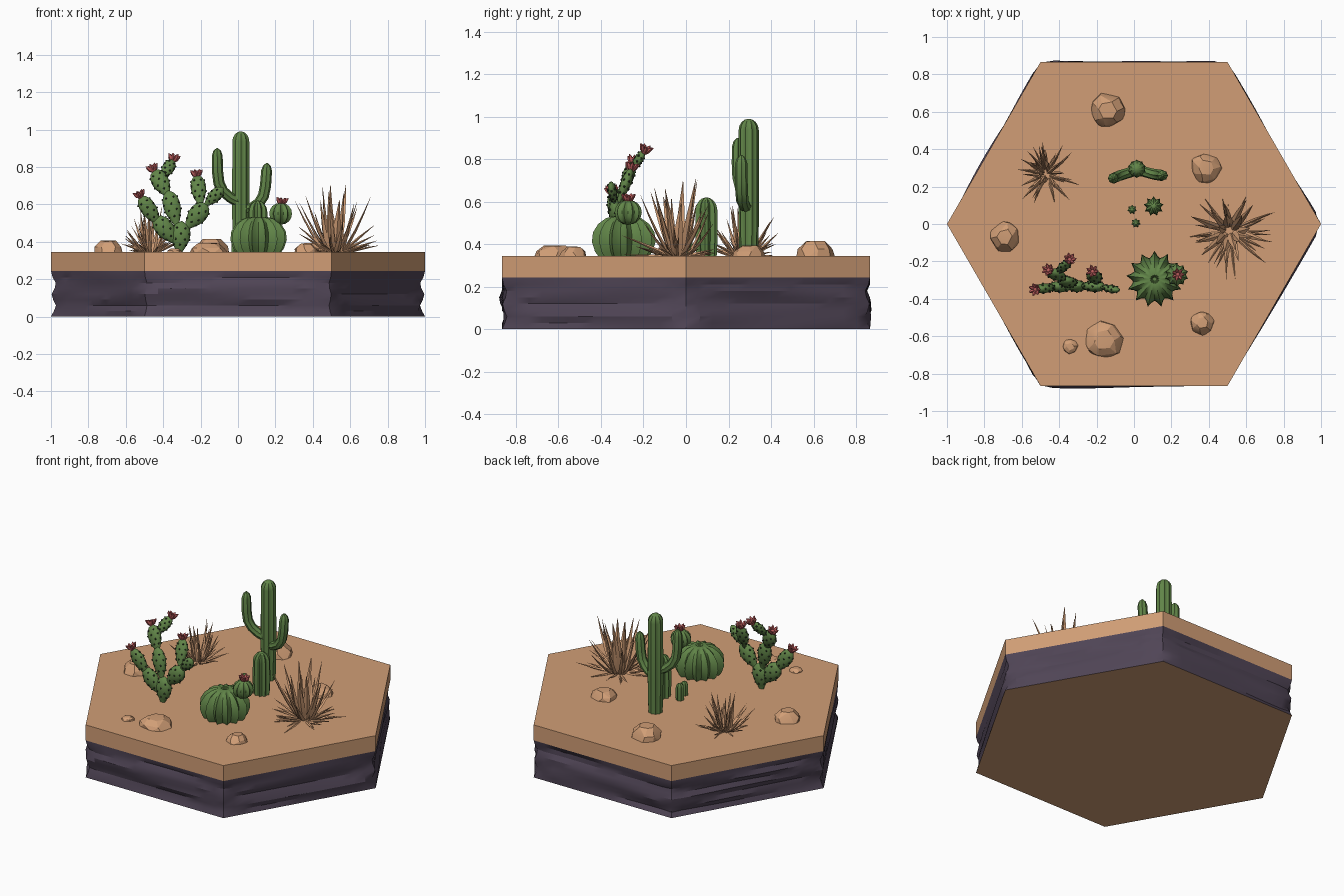
import bpy, bmesh, math, random
from mathutils import Vector, Matrix, noise

if "Cube" in bpy.data.objects:
    bpy.data.objects.remove(bpy.data.objects["Cube"])

random.seed(4)
V = Vector
TOP = 0.345


def material(name, rgb):
    m = bpy.data.materials.new(name)
    m.diffuse_color = [((c / 255 + 0.055) / 1.055) ** 2.4 for c in rgb] + [1]
    m.use_nodes = True
    m.node_tree.nodes["Principled BSDF"].inputs["Base Color"].default_value = m.diffuse_color
    return m


SAND = material("sand", (209, 158, 118))
STONE = material("dark_stone", (80, 69, 86))
GREEN = material("cactus_green", (97, 133, 72))
SPOT = material("dark_green_spots", (48, 58, 42))
PINK = material("flower_pink", (186, 92, 92))


def finish(bm, name, mats, angle=35):
    bmesh.ops.recalc_face_normals(bm, faces=bm.faces)
    me = bpy.data.meshes.new(name)
    bm.to_mesh(me)
    bm.free()
    for m in mats:
        me.materials.append(m)
    ob = bpy.data.objects.new(name, me)
    bpy.context.collection.objects.link(ob)
    if angle:
        bpy.ops.object.select_all(action='DESELECT')
        ob.select_set(True)
        bpy.context.view_layer.objects.active = ob
        bpy.ops.object.shade_smooth_by_angle(angle=math.radians(angle))
    return ob


def sweep(bm, pts, radii, segs=10, ribs=0, depth=0.0, flat=1.0, ref=V((0, 1, 0))):
    """Closed tube along a path; ribs carve grooves, flat squashes it along ref."""
    pts = [V(p) for p in pts]
    rings = []
    n = ribs * 4 if ribs else segs
    axis = (pts[-1] - pts[0]).normalized()
    for i, p in enumerate(pts):
        t = pts[min(i + 1, len(pts) - 1)] - pts[max(i - 1, 0)]
        t = t.normalized() if t.dot(axis) > 0 else axis
        u = (ref - t * ref.dot(t)).normalized()
        v = t.cross(u)
        ring = []
        for k in range(n):
            a = 2 * math.pi * k / n
            r = radii[i] * (1 - depth * abs(math.sin(a * ribs / 2)))
            ring.append(bm.verts.new(p + u * math.cos(a) * r * flat + v * math.sin(a) * r))
        rings.append(ring)
    for a, b in zip(rings, rings[1:]):
        for k in range(n):
            bm.faces.new((a[k], a[(k + 1) % n], b[(k + 1) % n], b[k]))
    bm.faces.new(rings[0])
    bm.faces.new(rings[-1])


def column(bm, x, y, z0, z1, r, ribs, depth):
    """Upright ribbed stem with a domed top."""
    prof = [(z0, 0.9 * r), (z0 + 0.35 * (z1 - z0), r), (z1 - 1.1 * r, 0.97 * r)]
    prof += [(z1 - 1.1 * r + 1.1 * r * math.sin(a), 0.97 * r * math.cos(a)) for a in (0.4, 0.8, 1.15, 1.45)]
    sweep(bm, [(x, y, z) for z, _ in prof], [q for _, q in prof], ribs=ribs, depth=depth)


# hexagonal tile: wavy dark stone below, flat sand slab above, sand underside
bm = bmesh.new()
corners = [V((math.cos(i * math.pi / 3), math.sin(i * math.pi / 3), 0)) for i in range(6)]
levels = [0, 0.03, 0.06, 0.09, 0.12, 0.15, 0.18, 0.21, 0.243, 0.246, TOP]
N = 14
rings = []
for li, z in enumerate(levels):
    ring = []
    for s in range(6):
        for k in range(N):
            f = k / N
            p = corners[s].lerp(corners[(s + 1) % 6], f)
            out = (corners[s] + corners[(s + 1) % 6]).normalized()
            if 0 < li < 8:
                w = noise.noise(V((p.x * 1.6, p.y * 1.6, z * 22 + 3)))
                p = p + out * (0.024 * w - 0.004) if k else p * (0.985 + 0.012 * math.cos(z * 55))
            ring.append(bm.verts.new((p.x, p.y, z)))
    rings.append(ring)
for li, (a, b) in enumerate(zip(rings, rings[1:])):
    for k in range(6 * N):
        j = (k + 1) % (6 * N)
        f = bm.faces.new((a[k], a[j], b[j], b[k]))
        f.material_index = 1 if li < 8 else 0
bm.faces.new(rings[0])
bm.faces.new(rings[-1])
finish(bm, "desert_tile", [SAND, STONE], 25)

# rocks: x, y, radius, top height
for i, (x, y, r, h) in enumerate([(-0.14, 0.61, 0.1, 0.42), (0.385, 0.3, 0.088, 0.395), (-0.69, -0.07, 0.086, 0.407),
                                  (-0.16, -0.62, 0.11, 0.395), (-0.34, -0.655, 0.043, 0.365), (0.365, -0.53, 0.068, 0.39)]):
    bm = bmesh.new()
    for fr, fz, n in ((1, -0.2, 8), (0.88, 0.45, 7), (0.5, 1, 6)):
        o = random.random()
        for k in range(n):
            a = 2 * math.pi * k / n + o + random.uniform(-0.2, 0.2)
            q = r * fr * random.uniform(0.88, 1.04)
            bm.verts.new((x + q * math.cos(a), y + q * math.sin(a), TOP + (h - TOP) * fz * random.uniform(0.9, 1)))
    hull = bmesh.ops.convex_hull(bm, input=bm.verts)
    bmesh.ops.delete(bm, geom=[v for v in bm.verts if not v.link_faces], context='VERTS')
    finish(bm, f"rock_{i + 1}", [SAND], 20)

# tall branching cactus
bm = bmesh.new()
column(bm, 0.015, 0.295, 0.33, 0.99, 0.049, 10, 0.12)
arms = [[(0.01, 0.285, 0.61), (-0.04, 0.27, 0.635), (-0.08, 0.258, 0.67), (-0.102, 0.248, 0.715), (-0.11, 0.245, 0.78),
         (-0.111, 0.245, 0.86), (-0.111, 0.245, 0.885), (-0.111, 0.245, 0.9)],
        [(0.02, 0.29, 0.575), (0.07, 0.275, 0.58), (0.11, 0.265, 0.605), (0.136, 0.262, 0.645), (0.147, 0.26, 0.7),
         (0.153, 0.26, 0.78), (0.154, 0.26, 0.805), (0.154, 0.26, 0.82)]]
for arm in arms:
    sweep(bm, arm, [0.028, 0.028, 0.029, 0.03, 0.03, 0.029, 0.021, 0.005], ribs=8, depth=0.12)
finish(bm, "tall_branching_cactus", [GREEN], 40)

# small column cacti
for i, (x, y, h, r, n) in enumerate([(0.105, 0.095, 0.62, 0.054, 9), (-0.01, 0.077, 0.455, 0.026, 7), (0.01, 0.005, 0.435, 0.026, 7)]):
    bm = bmesh.new()
    column(bm, x, y, 0.33, h, r, n, 0.28)
    finish(bm, f"column_cactus_{i + 1}", [GREEN], 40)

# barrel cactus with a small ball growing on it
bm = bmesh.new()
prof = [(0.33, 0.11), (0.365, 0.137), (0.41, 0.152), (0.455, 0.147), (0.495, 0.122), (0.522, 0.085), (0.533, 0.045),
        (0.532, 0.025), (0.522, 0.012)]
sweep(bm, [(0.11, -0.295, z) for z, _ in prof], [r for _, r in prof], ribs=13, depth=0.24)
ball = [(0.55 - 0.058 * math.cos(a), 0.004 + 0.06 * math.sin(a)) for a in [math.pi * k / 8 for k in range(9)]]
sweep(bm, [(0.228, -0.272, z) for z, _ in ball], [r for _, r in ball], ribs=10, depth=0.22)
finish(bm, "barrel_cactus", [GREEN], 40)

# prickly pear pads: base, tip, half width
PADS = [((-0.315, -0.335, 0.335), (-0.3, -0.33, 0.51), 0.056),
        ((-0.28, -0.33, 0.47), (-0.165, -0.335, 0.605), 0.054),
        ((-0.18, -0.335, 0.59), (-0.08, -0.355, 0.69), 0.036),
        ((-0.325, -0.335, 0.39), (-0.445, -0.335, 0.535), 0.054),
        ((-0.42, -0.335, 0.49), (-0.525, -0.35, 0.645), 0.046),
        ((-0.325, -0.325, 0.48), (-0.375, -0.3, 0.675), 0.05),
        ((-0.37, -0.3, 0.64), (-0.45, -0.25, 0.785), 0.05),
        ((-0.41, -0.265, 0.735), (-0.345, -0.195, 0.84), 0.035),
        ((-0.2, -0.32, 0.59), (-0.22, -0.255, 0.76), 0.044)]
FLAT = 0.6
pads, spots = bmesh.new(), bmesh.new()
for a, b, w in PADS:
    a, b = V(a), V(b)
    ts = [k / 10 for k in range(11)]
    width = lambda t: w * (0.06 + 0.94 * math.sin(math.pi * t ** 1.2) ** 0.62 * (0.8 + 0.25 * t)) if 0 < t < 1 else w * (0.3 - 0.25 * t)
    sweep(pads, [a.lerp(b, t) for t in ts], [width(t) for t in ts], segs=14, flat=FLAT)
    ax = (b - a).normalized()
    u = (V((0, 1, 0)) - ax * ax.y).normalized()
    v = ax.cross(u)
    for row, t in enumerate((0.28, 0.45, 0.62, 0.79)):
        for k in range(6):
            g = math.pi * (k + 0.5 * (row % 2)) / 3
            p = a.lerp(b, t) + (u * math.cos(g) * FLAT + v * math.sin(g)) * width(t)
            bmesh.ops.create_icosphere(spots, subdivisions=1, radius=0.006, matrix=Matrix.Translation(p))
finish(pads, "prickly_pear_pads", [GREEN], 60)
finish(spots, "prickly_pear_spots", [SPOT], 0)

# flowers: position and lean
for i, (p, d) in enumerate([((-0.52, -0.348, 0.635), (-0.4, -0.1, 1)), ((-0.45, -0.252, 0.775), (-0.4, 0.3, 1)),
                            ((-0.348, -0.197, 0.828), (0.2, 0.4, 1)), ((-0.22, -0.258, 0.745), (-0.1, 0.2, 1)),
                            ((0.232, -0.27, 0.598), (0.1, 0, 1))]):
    bm = bmesh.new()
    p, rot = V(p), V((0, 0, 1)).rotation_difference(V(d))
    for k in range(7):
        a = 2 * math.pi * k / 7
        r = V((math.cos(a), math.sin(a), 0))
        path = [p + rot @ (r * q + V((0, 0, z))) for q, z in ((0.002, 0), (0.015, 0.015), (0.025, 0.03), (0.034, 0.038))]
        sweep(bm, path, [0.006, 0.011, 0.009, 0.001], segs=5, flat=1, ref=rot @ V((-r.y, r.x, 0)))
    bmesh.ops.create_icosphere(bm, subdivisions=2, radius=0.017, matrix=Matrix.Translation(p + rot @ V((0, 0, 0.01))))
    finish(bm, f"flower_{i + 1}", [PINK], 40)


def tuft(name, x, y, groups):
    """Dry grass: each group is count, reach range, height range, half width, curve power."""
    bm = bmesh.new()
    for count, reach, height, w, power in groups:
        for k in range(count):
            a = 2 * math.pi * (k + random.uniform(-0.4, 0.4)) / count * (1 if count < 12 else 5)
            d, side = V((math.cos(a), math.sin(a), 0)), V((-math.sin(a), math.cos(a), 0))
            R, q = random.uniform(*reach), random.random()
            H = height[0] + (height[1] - height[0]) * q
            c = V((x, y, TOP - 0.01)) + d * random.uniform(0.01, 0.04)
            bend = random.uniform(-0.02, 0.02)
            path = [c + d * R * s + side * bend * s * s + V((0, 0, H * s ** power)) for s in (0, 0.25, 0.5, 0.75, 1)]
            sweep(bm, path, [w * f for f in (0.65, 1, 0.85, 0.5, 0.05)], segs=4, flat=1, ref=side) if w < 0.012 else \
                sweep(bm, path, [w * f * 0.45 for f in (0.65, 1, 0.85, 0.5, 0.05)], segs=4, flat=2.2, ref=side)
    finish(bm, name, [SAND], 30)


tuft("large_dry_grass", 0.515, -0.04, [(9, (0.02, 0.09), (0.24, 0.38), 0.024, 1.15), (11, (0.1, 0.19), (0.16, 0.32), 0.018, 1.3),
                                       (17, (0.16, 0.24), (0.02, 0.16), 0.008, 0.9), (13, (0.12, 0.24), (0.0, 0.03), 0.007, 0.6)])
tuft("small_dry_grass", -0.47, 0.265, [(9, (0.02, 0.08), (0.17, 0.27), 0.011, 1.1), (16, (0.08, 0.15), (0.08, 0.2), 0.008, 1.1),
                                       (19, (0.09, 0.16), (0.01, 0.08), 0.007, 0.8)])
